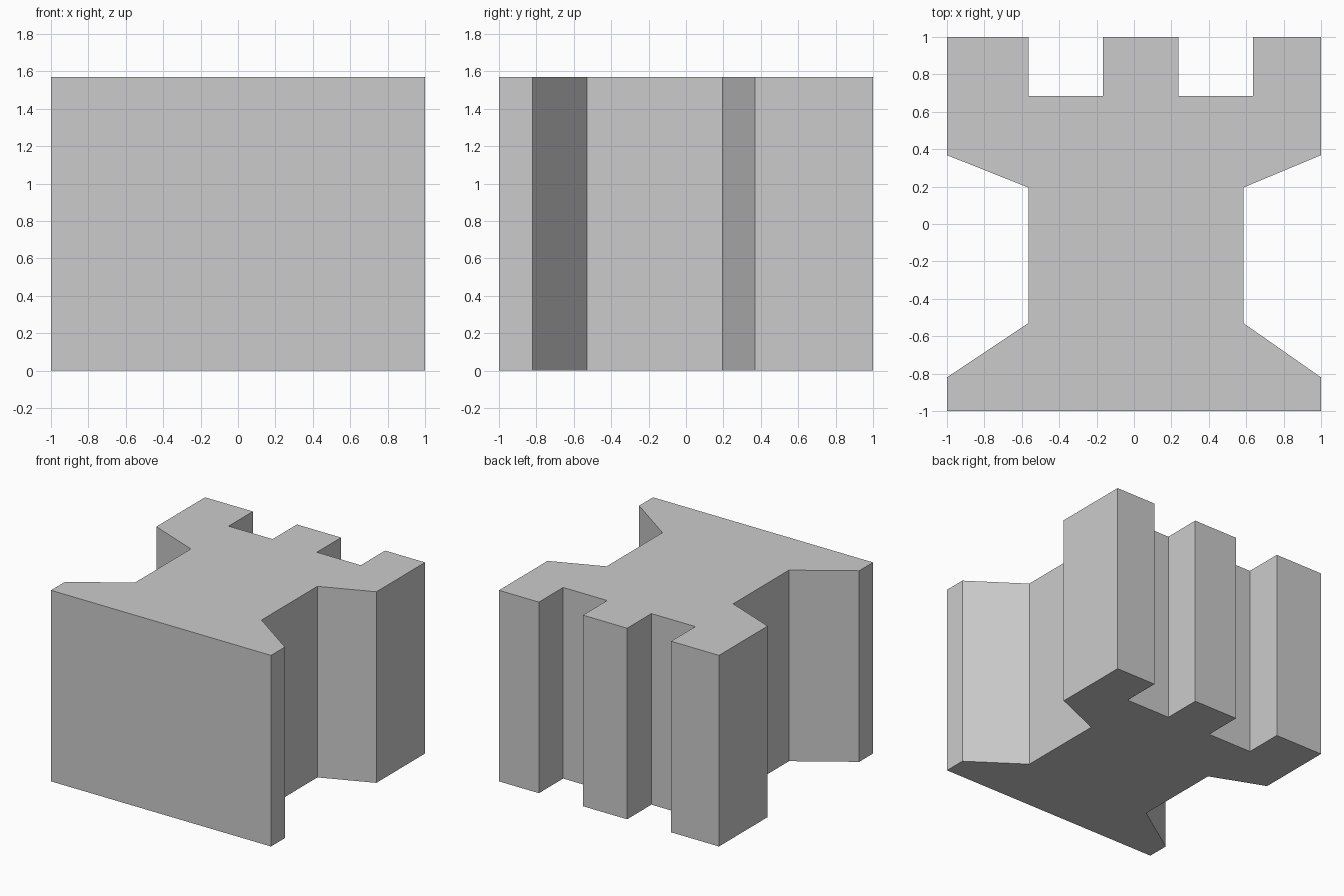
import bpy
import bmesh

if "Cube" in bpy.data.objects:
    bpy.data.objects.remove(bpy.data.objects["Cube"])

HEIGHT = 1.57

# Tower outline seen from above, counter-clockwise from the front left corner
outline = [
    (-1, -1), (1, -1),
    # right side: flared base, narrow shaft, flared head
    (1, -0.82), (0.585, -0.53), (0.585, 0.195), (1, 0.368), (1, 1),
    # battlements along the back
    (0.637, 1), (0.637, 0.685), (0.237, 0.685), (0.237, 1),
    (-0.165, 1), (-0.165, 0.685), (-0.565, 0.685), (-0.565, 1), (-1, 1),
    # left side
    (-1, 0.368), (-0.565, 0.195), (-0.565, -0.53), (-1, -0.82),
]

# Extrude the outline straight up into a solid block
bm = bmesh.new()
base = bm.faces.new([bm.verts.new((x, y, 0)) for x, y in outline])
result = bmesh.ops.extrude_face_region(bm, geom=[base], use_keep_orig=True)
top = [v for v in result["geom"] if isinstance(v, bmesh.types.BMVert)]
bmesh.ops.translate(bm, verts=top, vec=(0, 0, HEIGHT))
bmesh.ops.recalc_face_normals(bm, faces=bm.faces)

mesh = bpy.data.meshes.new("tower_block")
bm.to_mesh(mesh)
bm.free()
bpy.context.collection.objects.link(bpy.data.objects.new("tower_block", mesh))
